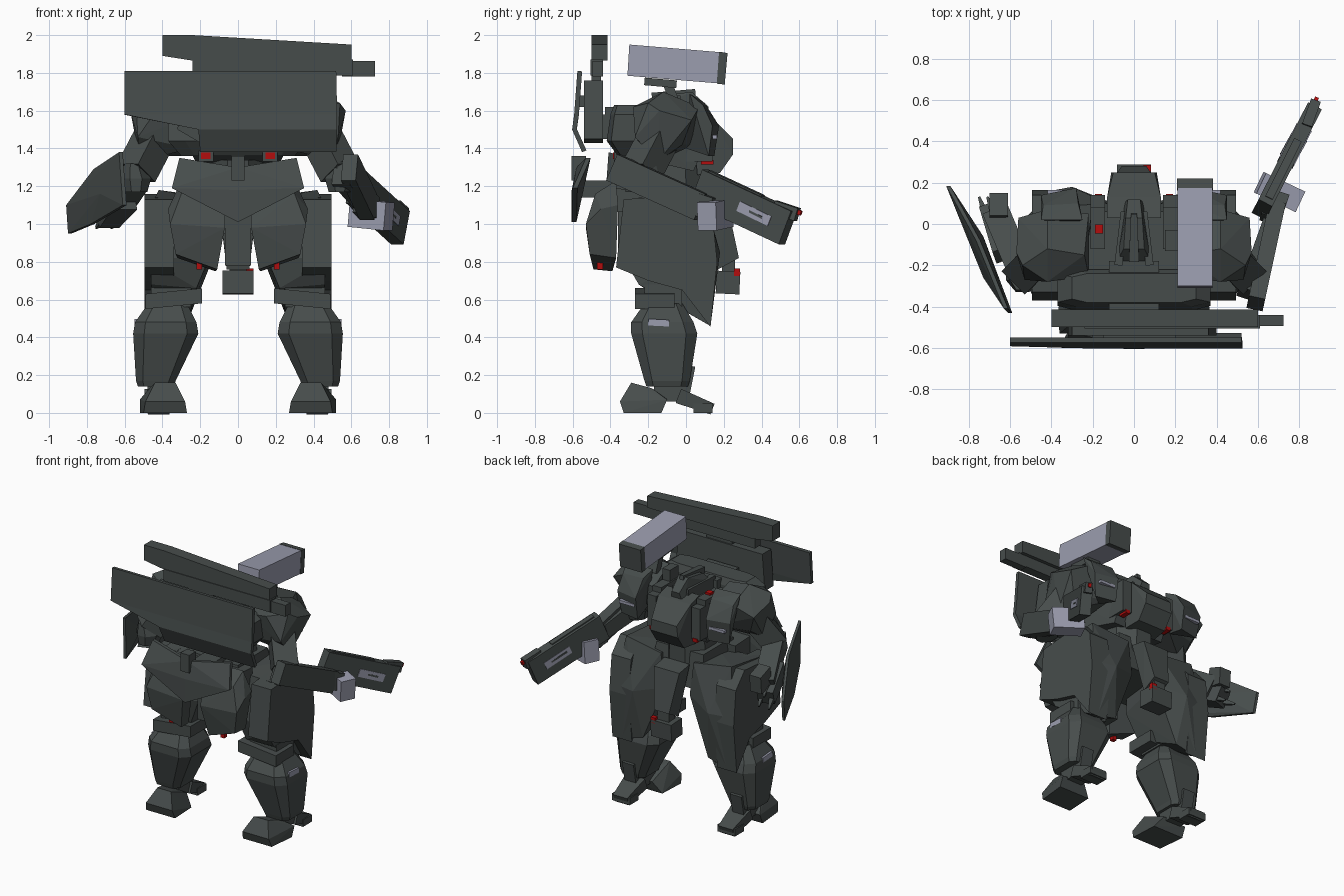
import bpy, bmesh
from mathutils import Vector as V, Euler


def material(name, rgb):
    m = bpy.data.materials.new(name)
    m.diffuse_color = (*rgb, 1)
    return m


DARK = material("dark grey green", (0.062, 0.073, 0.071))
PALE = material("pale lavender", (0.33, 0.34, 0.43))
RED = material("red", (0.45, 0.004, 0.004))


def finish(name, bm, mat, mirror):
    bmesh.ops.recalc_face_normals(bm, faces=bm.faces)
    me = bpy.data.meshes.new(name)
    bm.to_mesh(me)
    bm.free()
    ob = bpy.data.objects.new(name, me)
    bpy.context.collection.objects.link(ob)
    me.materials.append(mat)
    if mirror:
        ob.modifiers.new("mirror", 'MIRROR').use_mirror_merge = False
    return ob


def hull(name, pts, mat=DARK, mirror=False):
    bm = bmesh.new()
    for p in pts:
        bm.verts.new(p)
    res = bmesh.ops.convex_hull(bm, input=bm.verts)
    bmesh.ops.delete(bm, geom=[v for v in res["geom_interior"] if isinstance(v, bmesh.types.BMVert)], context='VERTS')
    bmesh.ops.dissolve_limit(bm, angle_limit=0.03, verts=bm.verts, edges=bm.edges)
    return finish(name, bm, mat, mirror)


def box(name, x, y, z, mat=DARK, mirror=False, top=1.0, tilt=0.0):
    """Box from x, y, z ranges; top scales the upper face, tilt turns about x."""
    c = V(((x[0] + x[1]) / 2, (y[0] + y[1]) / 2, (z[0] + z[1]) / 2))
    r = Euler((tilt, 0, 0)).to_matrix()
    pts = []
    for k in (0, 1):
        s = top if k else 1
        for i in (0, 1):
            for j in (0, 1):
                pts.append(c + r @ V(((x[i] - c.x) * s, (y[j] - c.y) * s, z[k] - c.z)))
    return hull(name, pts, mat, mirror)


def prism(name, profile, axis, a, b, mat=DARK, mirror=False):
    """Extrude a profile: (y, z) along x, or (x, z) along y."""
    bm = bmesh.new()
    put = (lambda p, t: (t, *p)) if axis == 'x' else (lambda p, t: (p[0], t, p[1]))
    f = bm.faces.new([bm.verts.new(put(p, a)) for p in profile])
    bm.faces.new([bm.verts.new(put(p, b)) for p in profile][::-1])
    bm.verts.ensure_lookup_table()
    n = len(profile)
    for i in range(n):
        j = (i + 1) % n
        bm.faces.new([bm.verts[k] for k in (i, j, n + j, n + i)])
    return finish(name, bm, mat, mirror)


def beam(name, p, q, w, h, mat=DARK, mirror=False, end=1.0):
    """Rectangular bar between two points; end scales the far end."""
    p, q = V(p), V(q)
    d = (q - p).normalized()
    side = d.cross(V((0, 0, 1))).normalized()
    up = side.cross(d)
    pts = [o + side * (w / 2 * i * s) + up * (h / 2 * j * s)
           for o, s in ((p, 1), (q, end)) for i in (-1, 1) for j in (-1, 1)]
    return hull(name, pts, mat, mirror)


def loft(name, rings, mat=DARK, mirror=False, cut=0.3):
    """Chamfered rectangular rings (z, x0, x1, y0, y1) skinned in order."""
    bm = bmesh.new()
    prev = None
    for z, x0, x1, y0, y1 in rings:
        cx, cy = (x1 - x0) * cut, (y1 - y0) * cut
        ring = [bm.verts.new((*p, z)) for p in (
            (x0 + cx, y0), (x1 - cx, y0), (x1, y0 + cy), (x1, y1 - cy),
            (x1 - cx, y1), (x0 + cx, y1), (x0, y1 - cy), (x0, y0 + cy))]
        if prev:
            for i in range(8):
                j = (i + 1) % 8
                bm.faces.new((prev[i], prev[j], ring[j], ring[i]))
        else:
            bm.faces.new(ring[::-1])
        prev = ring
    bm.faces.new(prev)
    return finish(name, bm, mat, mirror)


# Feet and ankles
hull("foot", [(x, y, z) for x, y, z in (
    (.27, -.33, 0), (.5, -.33, 0), (.28, -.13, 0), (.52, -.13, 0), (.28, -.35, .06), (.49, -.35, .06),
    (.33, -.29, .16), (.44, -.29, .16), (.34, -.1, .08), (.52, -.1, .07), (.38, -.18, .13), (.47, -.18, .13))], mirror=True)
box("ankle", (.36, .48), (-.17, -.03), (.06, .2), mirror=True)
beam("front_toe", (.42, -.04, .09), (.42, .14, .02), .15, .08, mirror=True, end=.75)
box("front_toe_pad", (.35, .49), (.04, .14), (0, .05), mirror=True)
beam("shin_piston", (.43, -.01, .1), (.43, .02, .25), .09, .06, mirror=True)

# Shins and knees
loft("shin", [(.14, .34, .53, -.21, .01), (.17, .33, .54, -.22, .02), (.42, .21, .555, -.29, .06),
              (.48, .22, .545, -.29, .04), (.58, .27, .475, -.22, -.02)], mirror=True, cut=.17)
box("shin_marking", (.525, .549), (-.2, -.09), (.46, .495), PALE, True, tilt=-.05)
box("knee_joint", (.25, .46), (-.22, -.02), (.56, .68), mirror=True)
hull("knee_guard", [(x, y, z + .03 * (x < .3)) for x in (.19, .49) for y in (-.27, -.06) for z in (.55, .63)], mirror=True)

# Thighs with pointed knee covers
hull("thigh", [(.12, -.2, 1.12), (.44, -.25, 1.14), (.13, .1, 1.14), (.42, .08, 1.18), (.1, .1, .9), (.3, .18, .85),
               (.14, -.25, .85), (.46, -.32, .8), (.22, -.22, .66), (.46, -.25, .68), (.23, .07, .62),
               (.26, .12, .5), (.42, .13, .46), (.46, .15, .85)], mirror=True)
prism("side_skirt", [(-.33, 1.13), (-.37, .77), (-.2, .7), (-.02, .65), (.13, .455), (.165, .8), (.14, 1.05), (.04, 1.16)],
      'x', .34, .495, mirror=True)

# Pelvis, centre flap and tail block
box("pelvis", (-.22, .22), (-.3, .1), (.95, 1.2), top=.85)
hull("centre_flap", [(x, y, z) for y, z, w in ((.1, 1.12, .1), (.22, 1.1, .1), (.28, .82, .06), (.17, .76, .06))
                     for x in (-w, w)])
box("lower_block", (-.082, .082), (.16, .285), (.63, .75), tilt=-.05)
box("lower_block_link", (-.045, .045), (.19, .26), (.72, .82))
box("lower_block_lamp", (.045, .083), (.255, .287), (.725, .765), RED)
box("rear_flap", (-.07, .07), (-.36, -.25), (.78, 1.1))

# Rear thrusters
hull("thruster", [(.07, -.48, 1.13), (.3, -.48, 1.16), (.37, -.45, 1.08), (.36, -.36, 1.1), (.08, -.37, 1.23),
                  (.3, -.37, 1.23), (.07, -.53, .98), (.36, -.53, 1.0), (.11, -.49, .76), (.33, -.51, .84),
                  (.12, -.39, .75), (.32, -.37, .82)], mirror=True)
box("thruster_glow", (.19, .22), (-.47, -.44), (.76, .8), RED, True)
beam("thruster_mount", (.18, -.2, 1.12), (.18, -.42, 1.13), .15, .12, mirror=True)
hull("rear_chevron", [(x, y + dy, z) for dy in (0, .025) for x, y, z in
                      ((0, -.605, 1.01), (0, -.58, 1.3), (.35, -.6, 1.19), (.31, -.53, 1.35), (0, -.605, 1.18))], mirror=True)
box("chevron_pin", (-.035, .035), (-.605, -.53), (1.23, 1.36))
box("chevron_mount", (-.07, .07), (-.57, -.2), (1.14, 1.23))

# Torso
loft("waist", [(1.1, -.16, .16, -.22, .1), (1.34, -.14, .14, -.25, .1)])
hull("chest", [(-.24, -.3, 1.36), (.24, -.3, 1.36), (-.2, .04, 1.28), (.2, .04, 1.28), (-.26, -.3, 1.56),
               (.26, -.3, 1.56), (-.2, .06, 1.55), (.2, .06, 1.55), (-.2, .1, 1.42), (.2, .1, 1.42)])
hull("cockpit", [(x, y, z) for y, z, w in ((.06, 1.26, .12), (.18, 1.27, .11), (.25, 1.37, .11), (.25, 1.45, .1),
                                          (.13, 1.57, .13), (.03, 1.6, .13)) for x in (-w, w)])
box("chest_vent", (.14, .21), (.0, .14), (1.33, 1.56), mirror=True)
box("chest_lamp", (.155, .19), (.08, .145), (1.315, 1.34), RED, True)
box("collar", (.14, .21), (-.12, .08), (1.52, 1.6), mirror=True)
box("collar_lamp", (-.19, -.15), (-.045, -.003), (1.58, 1.615), RED)
box("collar_block", (.15, .21), (-.13, -.03), (1.58, 1.68))

# Head
hull("head", [(x, y, z) for y, z, w in ((-.2, 1.6, .09), (-.12, 1.68, .05), (.03, 1.7, .04), (.12, 1.62, .03),
                                        (.1, 1.54, .05), (-.15, 1.54, .09)) for x in (-w, w)])
beam("head_crest", (0, -.18, 1.67), (0, .05, 1.7), .05, .05, end=.6)
beam("cheek", (.075, -.2, 1.6), (.05, .06, 1.6), .04, .09, mirror=True, end=.7)

# Backpack
loft("backpack", [(1.36, -.3, .3, -.36, -.22), (1.44, -.37, .37, -.42, -.22), (1.58, -.37, .37, -.4, -.22),
                  (1.63, -.3, .3, -.38, -.24)], cut=.12)
box("backpack_nozzle", (.13, .21), (-.38, -.28), (1.33, 1.4), mirror=True)
box("backpack_lamp", (.145, .195), (-.386, -.375), (1.345, 1.378), RED, True)
box("backpack_spine", (-.12, .12), (-.43, -.18), (1.46, 1.62))

# Shoulders
hull("shoulder", [(.22, -.25, 1.58), (.24, -.15, 1.66), (.22, .05, 1.57), (.25, -.22, 1.4), (.25, .04, 1.42),
                  (.42, -.28, 1.62), (.42, -.12, 1.7), (.42, .07, 1.62), (.53, -.27, 1.46),
                  (.57, -.14, 1.6), (.56, .03, 1.55), (.52, -.15, 1.33), (.5, -.02, 1.42), (.54, -.2, 1.64)], mirror=True)
hull("shoulder_guard", [(.25, .02, 1.68), (.45, .02, 1.69), (.27, .1, 1.64), (.44, .09, 1.63), (.28, .175, 1.52),
                        (.45, .14, 1.52), (.28, .15, 1.36), (.43, .12, 1.36), (.3, .0, 1.4)], mirror=True)
box("shoulder_trim", (.3, .42), (.14, .165), (1.45, 1.47), PALE, True)

# Right arm with rifle
beam("upper_arm", (.42, -.12, 1.5), (.54, -.24, 1.27), .16, .16, mirror=True)
loft("elbow", [(1.17, .48, .6, -.32, -.16), (1.24, .46, .62, -.33, -.14), (1.32, .5, .6, -.32, -.16)], mirror=True)
beam("forearm", (.59, -.385, 1.3), (.69, .08, 1.09), .08, .15)
beam("forearm_inner", (.55, -.34, 1.27), (.66, 0, 1.13), .1, .13, end=.8)
beam("hand", (.66, .02, 1.12), (.7, .14, 1.08), .1, .12)
beam("rifle", (.62, .07, 1.2), (.86, .54, .98), .075, .19)
beam("rifle_rail", (.65, .12, 1.26), (.79, .4, 1.13), .04, .05)
beam("rifle_slot", (.735, .295, 1.095), (.82, .46, 1.015), .083, .055, PALE)
beam("rifle_slot_core", (.745, .32, 1.085), (.8, .42, 1.035), .086, .012)
beam("rifle_sight", (.835, .47, 1.09), (.878, .59, 1.05), .05, .07)
beam("rifle_lamp", (.872, .578, 1.07), (.885, .61, 1.057), .02, .025, RED)
beam("rifle_magazine", (.61, .2, 1.06), (.8, .11, 1.04), .11, .15, PALE)

# Left arm with claw weapon and blade shield
beam("claw_forearm", (-.55, -.22, 1.25), (-.66, .04, 1.09), .13, .15)
beam("claw_body", (-.61, -.14, 1.14), (-.69, .08, 1.03), .14, .14, end=.8)
for i, (dx, dz) in enumerate(((0, .05), (-.04, -.03), (.04, -.03))):
    beam(f"claw_{i}", (-.68 + dx, .05, 1.05 + dz), (-.71 + dx, .13, 1.01 + dz), .035, .04, end=.3)
hull("claw_guard", [(x, y, z) for x in (-.7, -.61) for y, z in ((.02, 1.1), (.04, 1.24), (.15, 1.2), (.14, 1.08))])
hull("blade_shield", [(x + d, y, z) for d in (0, .02) for x, y, z in (
    (-.63, -.41, 1.38), (-.765, -.08, 1.29), (-.91, .185, 1.1), (-.9, .16, .95), (-.78, -.12, 1.0), (-.61, -.43, 1.1),
    (-.73, -.26, 1.16), (-.75, -.06, 1.14))])

# Missile box
hull("missile_box", [(x, y, z) for x in (.21, .38) for y, z in ((-.3, 1.95), (.175, 1.91), (.165, 1.745), (-.31, 1.785))], PALE)
hull("missile_box_cap", [(x, y, z) for x in (.208, .382) for y, z in ((.175, 1.912), (.22, 1.905), (.205, 1.738), (.163, 1.743))])
beam("missile_bracket", (.3, -.22, 1.755), (.3, -.05, 1.74), .1, .04)
beam("missile_post", (.3, -.1, 1.75), (.3, -.05, 1.62), .08, .05)

# Long cannon and folded shield on the back
prism("cannon_body", [(-.4, 2), (-.4, 1.89), (-.24, 1.865), (.6, 1.865), (.6, 1.95), (-.24, 2)], 'y', -.5, -.415)
box("cannon_barrel", (-.24, .61), (-.505, -.44), (1.785, 1.87))
box("cannon_muzzle", (.55, .725), (-.495, -.44), (1.78, 1.862))
prism("cannon_mount", [(-.32, 1.5), (-.3, 1.76), (.36, 1.76), (.4, 1.45), (.2, 1.43), (-.2, 1.43)], 'y', -.54, -.44)
box("cannon_post", (-.05, .15), (-.5, -.45), (1.74, 1.8))
box("cannon_arm", (-.12, .12), (-.46, -.38), (1.45, 1.58))
box("shield_mount", (-.15, .2), (-.58, -.5), (1.62, 1.68))
bm = bmesh.new()
rows = [((-.6, -.575, 1.81), (.52, -.575, 1.81)), ((-.6, -.592, 1.58), (.525, -.592, 1.58)),
        ((-.21, -.603, 1.5), (.525, -.603, 1.5)), ((-.2, -.55, 1.38), (.52, -.55, 1.38))]
rows = [[bm.verts.new(p) for p in r] for r in rows]
for a, b in zip(rows, rows[1:]):
    bm.faces.new((a[0], b[0], b[1], a[1]))
folded = finish("folded_shield", bm, DARK, False)
solid = folded.modifiers.new("thickness", 'SOLIDIFY')
solid.thickness = .025
solid.offset = -1 if folded.data.polygons[0].normal.y < 0 else 1
